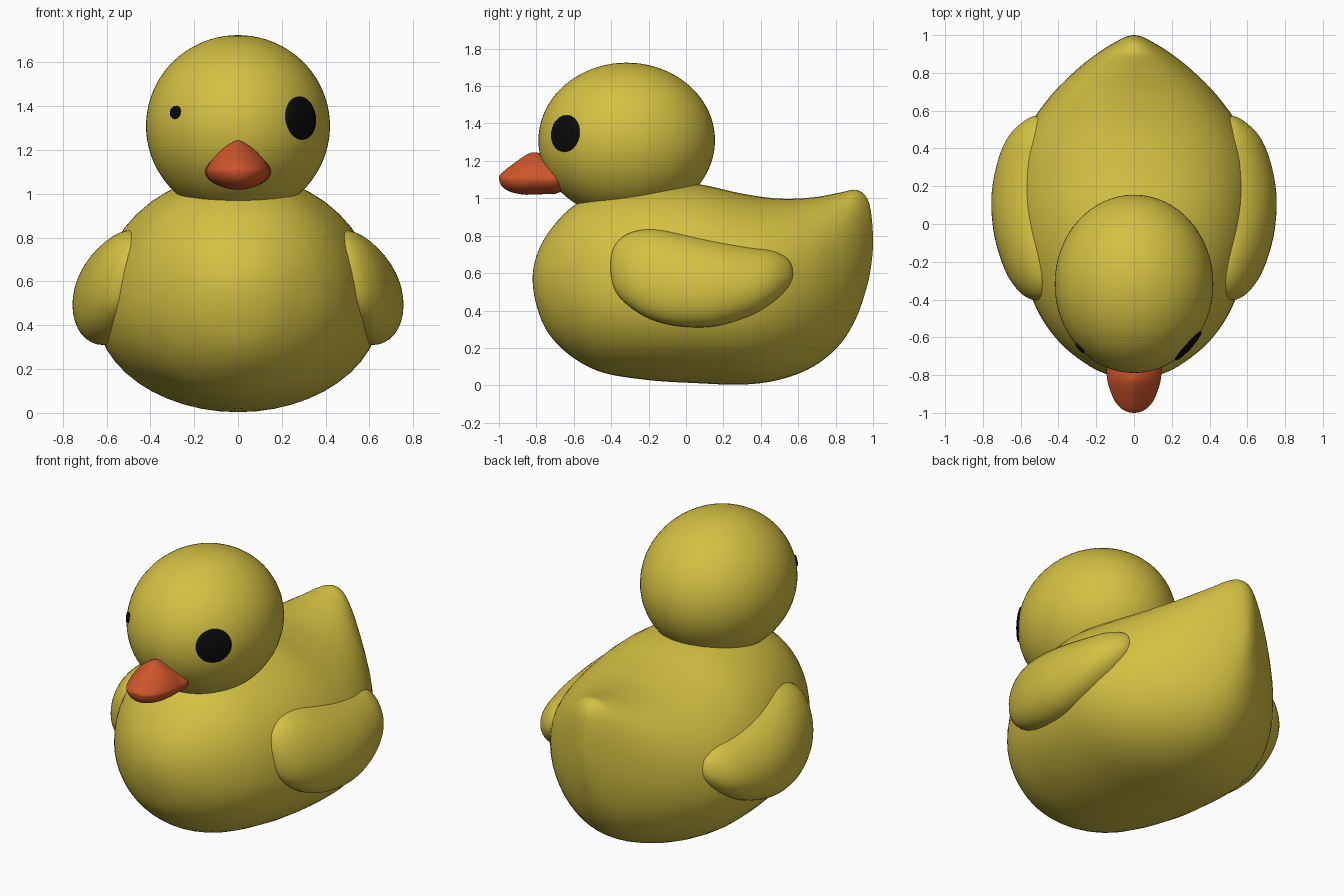
import bpy, bmesh, math
from mathutils import Vector

if "Cube" in bpy.data.objects:
    bpy.data.objects.remove(bpy.data.objects["Cube"])


def material(name, rgb):
    m = bpy.data.materials.new(name)
    m.diffuse_color = (*rgb, 1)
    m.use_nodes = True
    m.node_tree.nodes["Principled BSDF"].inputs["Base Color"].default_value = m.diffuse_color
    return m


yellow = material("yellow", (0.66, 0.53, 0.056))
orange = material("orange", (0.62, 0.09, 0.024))
black = material("black", (0.003, 0.003, 0.003))


def finish(name, bm, mat):
    bmesh.ops.remove_doubles(bm, verts=bm.verts, dist=1e-5)
    bmesh.ops.recalc_face_normals(bm, faces=bm.faces)
    me = bpy.data.meshes.new(name)
    bm.to_mesh(me)
    bm.free()
    me.materials.append(mat)
    for p in me.polygons:
        p.use_smooth = True
    ob = bpy.data.objects.new(name, me)
    bpy.context.collection.objects.link(ob)
    return ob


def across(s):
    """Station mirrored through a pole, so the lofted end is round."""
    y, zb, zc, zt, w, xc = s
    return (y, zt, zc, zb, -w, xc)


def smooth_stations(st, steps):
    pts = [across(st[1])] + st + [across(st[-2])]
    out = []
    for i in range(1, len(pts) - 2):
        for k in range(steps):
            t = k / steps
            out.append([0.5 * (2 * b + (c - a) * t + (2 * a - 5 * b + 4 * c - d) * t * t
                               + (3 * b - a - 3 * c + d) * t ** 3)
                        for a, b, c, d in zip(*pts[i - 1:i + 3])])
    out.append(list(st[-1]))
    return out


def spow(v, e):
    return math.copysign(abs(v) ** e, v)


def loft(name, stations, mat, p_top=2.0, p_bot=2.0, shear=0.0, side=1, n=48, steps=6):
    """Loft along y; station = (y, z bottom, z widest, z top, half width, x centre)."""
    stations = [tuple(s) if len(s) == 6 else (*s, 0.0) for s in stations]
    bm = bmesh.new()
    rings = []
    for y, zb, zc, zt, w, xc in smooth_stations(stations, steps):
        ring = []
        for j in range(n):
            a = 2 * math.pi * j / n
            c, s = math.cos(a), math.sin(a)
            e = 2 / (p_top if s >= 0 else p_bot)
            z = zc + spow(s, e) * ((zt - zc) if s >= 0 else (zc - zb))
            x = xc + w * spow(c, e) + shear * (0.57 - z)
            ring.append(bm.verts.new((side * x, y, z)))
        rings.append(ring)
    for r0, r1 in zip(rings, rings[1:]):
        for j in range(n):
            k = (j + 1) % n
            bm.faces.new((r0[j], r0[k], r1[k], r1[j]))
    return finish(name, bm, mat)


# body with upturned tail
loft("body", [
    (-.82, .57, .57, .57, 0), (-.80, .43, .565, .69, .13), (-.74, .285, .555, .81, .255),
    (-.62, .16, .53, .945, .40), (-.45, .07, .50, 1.04, .515), (-.2, .028, .47, 1.085, .605),
    (.05, .012, .46, 1.078, .643), (.3, .004, .46, 1.025, .635), (.5, .03, .49, .998, .565),
    (.68, .10, .54, 1.005, .44), (.82, .215, .60, 1.03, .30), (.91, .36, .67, 1.045, .185),
    (.965, .52, .74, 1.005, .095), (.99, .64, .77, .92, .045), (1, .77, .77, .77, 0),
], yellow, p_top=2.12)

# wings
for side, label in ((1, "right"), (-1, "left")):
    loft(label + "_wing", [
        (-.405, .64, .64, .64, 0, .525), (-.38, .51, .635, .75, .06, .53),
        (-.3, .42, .62, .815, .12, .537), (-.18, .35, .60, .835, .16, .545),
        (-.03, .315, .58, .813, .183, .555), (.15, .315, .56, .777, .19, .555),
        (.33, .365, .56, .743, .165, .55), (.46, .44, .575, .72, .125, .54),
        (.545, .525, .59, .675, .06, .525), (.572, .6, .6, .6, 0, .52),
    ], yellow, shear=0.22, side=side, n=40)

# head
HEAD = Vector((0, -.317, 1.31))
RADII = Vector((.42, .472, .415))
bm = bmesh.new()
bmesh.ops.create_uvsphere(bm, u_segments=64, v_segments=40, radius=1)
for v in bm.verts:
    v.co = HEAD + v.co * RADII
finish("head", bm, yellow)

# beak
loft("beak", [
    (-1, 1.11, 1.11, 1.11, 0), (-.985, 1.065, 1.107, 1.135, .055),
    (-.94, 1.035, 1.105, 1.172, .10), (-.87, 1.02, 1.105, 1.222, .13),
    (-.82, 1.02, 1.105, 1.245, .142), (-.76, 1.022, 1.105, 1.235, .146),
    (-.68, 1.03, 1.105, 1.2, .14), (-.6, 1.1, 1.1, 1.1, 0),
], orange, p_top=1.4)


# eyes: thin oval plates that follow the head surface
def eye(name, x, z, half_w, half_h):
    y = HEAD.y - RADII.y * math.sqrt(1 - (x / RADII.x) ** 2 - ((z - HEAD.z) / RADII.z) ** 2)
    centre = Vector((x, y, z))
    d = centre - HEAD
    normal = Vector([d[i] / RADII[i] ** 2 for i in range(3)]).normalized()
    across_dir = Vector((0, 0, 1)).cross(normal).normalized()
    up = normal.cross(across_dir)
    bm = bmesh.new()
    rings, n = [], 40
    for r, lift in ((0, .009), (.35, .009), (.7, .009), (.94, .008), (1, .004), (1, -.01)):
        ring = []
        for j in range(n):
            a = 2 * math.pi * j / n
            p = centre + across_dir * (r * half_w * math.cos(a)) + up * (r * half_h * math.sin(a)) - HEAD
            q = Vector([p[i] / RADII[i] for i in range(3)]).normalized()
            ring.append(bm.verts.new(HEAD + q * RADII + normal * lift))
        rings.append(ring)
    for r0, r1 in zip(rings, rings[1:]):
        for j in range(n):
            k = (j + 1) % n
            bm.faces.new((r0[j], r0[k], r1[k], r1[j]))
    finish(name, bm, black)


eye("right_eye", .293, 1.347, .104, .101)
eye("left_eye", -.285, 1.372, .033, .03)
